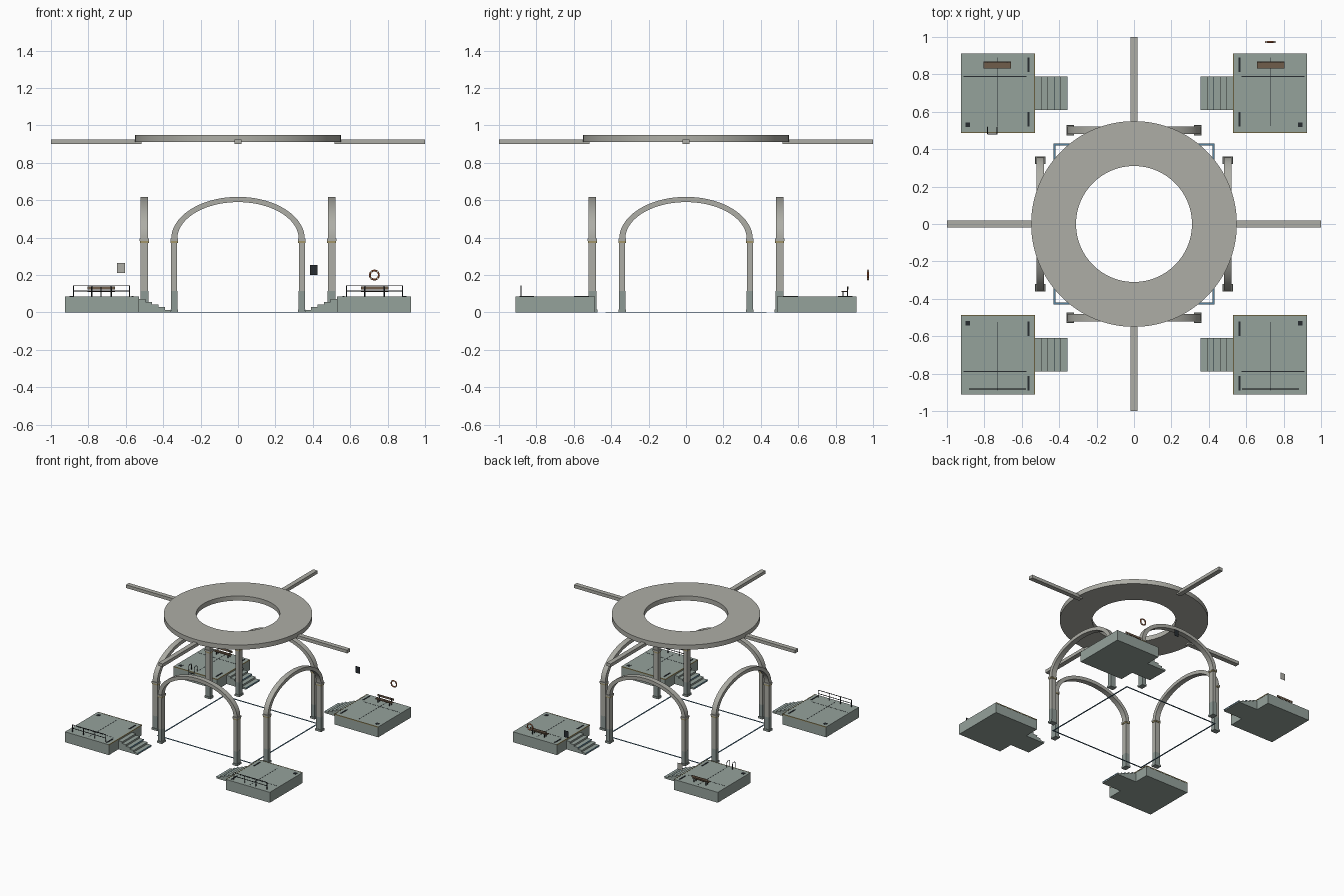
import bpy, bmesh, math
from mathutils import Matrix, Vector

if "Cube" in bpy.data.objects:
    bpy.data.objects.remove(bpy.data.objects["Cube"])


def mat(name, r, g, b):
    m = bpy.data.materials.new(name)
    m.diffuse_color = (r, g, b, 1)
    m.use_nodes = True
    m.node_tree.nodes["Principled BSDF"].inputs["Base Color"].default_value = m.diffuse_color
    return m


STONE = mat("stone", 0.42, 0.42, 0.38)
DECK = mat("deck", 0.30, 0.36, 0.33)
WET = mat("wet_stone", 0.27, 0.32, 0.30)
BRASS = mat("brass", 0.36, 0.30, 0.14)
BLUE = mat("blue", 0.10, 0.24, 0.36)
DARK = mat("dark", 0.02, 0.025, 0.03)
WOOD = mat("wood", 0.16, 0.11, 0.07)
RED = mat("orange", 0.50, 0.14, 0.05)
WHITE = mat("white", 0.75, 0.75, 0.70)


def finish(name, bm, material, matrix=None, smooth=False):
    if matrix:
        bm.transform(matrix)
    bmesh.ops.recalc_face_normals(bm, faces=bm.faces)
    me = bpy.data.meshes.new(name)
    bm.to_mesh(me)
    bm.free()
    me.materials.append(material)
    ob = bpy.data.objects.new(name, me)
    bpy.context.collection.objects.link(ob)
    if smooth:
        bpy.ops.object.select_all(action='DESELECT')
        ob.select_set(True)
        bpy.context.view_layer.objects.active = ob
        bpy.ops.object.shade_smooth_by_angle(angle=math.radians(30))
    return ob


def boxes(name, ranges, material, matrix=None):
    """One object from boxes given as (x0, x1, y0, y1, z0, z1)."""
    bm = bmesh.new()
    for x0, x1, y0, y1, z0, z1 in ranges:
        m = Matrix.Translation(((x0 + x1) / 2, (y0 + y1) / 2, (z0 + z1) / 2))
        m = m @ Matrix.Diagonal((x1 - x0, y1 - y0, z1 - z0, 1))
        bmesh.ops.create_cube(bm, size=1, matrix=m)
    return finish(name, bm, material, matrix)


def extrude(name, pts, direction, material, matrix=None, smooth=False):
    bm = bmesh.new()
    f = bm.faces.new([bm.verts.new(p) for p in pts])
    new = bmesh.ops.extrude_face_region(bm, geom=[f])["geom"]
    bmesh.ops.translate(bm, vec=direction,
                        verts=[g for g in new if isinstance(g, bmesh.types.BMVert)])
    return finish(name, bm, material, matrix, smooth)


def revolve(name, profile, steps, material, matrix=None):
    """Closed (radius, z) profile spun round z."""
    bm = bmesh.new()
    rings = [[bm.verts.new((r * math.cos(a), r * math.sin(a), z)) for r, z in profile]
             for a in (2 * math.pi * i / steps for i in range(steps))]
    n = len(profile)
    for i in range(steps):
        a, b = rings[i], rings[(i + 1) % steps]
        for j in range(n):
            bm.faces.new((a[j], b[j], b[(j + 1) % n], a[(j + 1) % n]))
    return finish(name, bm, material, matrix, True)


def tube(name, path, radius, material, matrix=None):
    cu = bpy.data.curves.new(name, 'CURVE')
    cu.dimensions = '3D'
    cu.bevel_depth = radius
    cu.bevel_resolution = 1
    cu.use_fill_caps = True
    sp = cu.splines.new('POLY')
    sp.points.add(len(path) - 1)
    for p, co in zip(sp.points, path):
        p.co = ((matrix or Matrix()) @ Vector(co)).to_4d()
    cu.materials.append(material)
    ob = bpy.data.objects.new(name, cu)
    bpy.context.collection.objects.link(ob)


# overhead ring
revolve("roof_ring", [(0.31, 0.912), (0.55, 0.912), (0.55, 0.95), (0.31, 0.95)], 96, STONE)

# four sides: roof beam, arch, posts with bases and capitals, floor border
for k in range(4):
    R = Matrix.Rotation(k * math.pi / 2, 4, 'Z')
    boxes("roof_beam", [(-0.019, 0.019, 0.515, 1.0, 0.9, 0.926)], STONE, R)
    arc = [math.pi * i / 40 for i in range(41)]
    ring = [(0.357 * math.cos(a), 0.48, 0.393 + 0.225 * math.sin(a)) for a in arc]
    ring += [(0.325 * math.cos(a), 0.48, 0.393 + 0.197 * math.sin(a)) for a in reversed(arc)]
    # bridged arch so both curved faces stay clean
    bm = bmesh.new()
    secs = []
    for i in range(41):
        o, n = ring[i], ring[81 - i]
        secs.append([bm.verts.new(p) for p in (o, n, (n[0], 0.522, n[2]), (o[0], 0.522, o[2]))])
    for a, b in zip(secs, secs[1:]):
        for j in range(4):
            bm.faces.new((a[j], b[j], b[(j + 1) % 4], a[(j + 1) % 4]))
    bm.faces.new(secs[0])
    bm.faces.new(secs[-1])
    finish("arch", bm, STONE, R, True)
    for s in (-1, 1):
        P = R @ Matrix.Translation((s * 0.341, 0.501, 0))
        boxes("post_upper", [(-0.016, 0.016, -0.021, 0.021, 0.115, 0.38)], STONE, P)
        boxes("post_lower", [(-0.0165, 0.0165, -0.0215, 0.0215, 0.015, 0.115)], WET, P)
        boxes("post_base", [(-0.021, 0.021, -0.027, 0.027, 0, 0.016)], WET, P)
        boxes("capital", [(-0.021, 0.021, -0.026, 0.026, 0.382, 0.395)], STONE, P)
        boxes("capital_band", [(-0.019, 0.019, -0.024, 0.024, 0.372, 0.382)], BRASS, P)
    boxes("floor_border", [(-0.43, 0.43, 0.42, 0.43, 0, 0.003)], BLUE, R)

# four corner decks with stairs and markings
for sx in (-1, 1):
    for sy in (-1, 1):
        M = Matrix.Diagonal((sx, sy, 1, 1))
        T = 0.085
        boxes("deck", [(0.53, 0.926, 0.488, 0.912, 0, T)], DECK, M)
        boxes("deck_trim", [(0.529, 0.926, 0.486, 0.492, T - 0.006, T + 0.001),
                            (0.528, 0.534, 0.488, 0.912, T - 0.006, T + 0.001)], BRASS, M)
        # stair profile climbing towards the deck
        prof = [(0.53, 0.61, 0), (0.357, 0.61, 0)]
        for i in range(5):
            x, z = 0.357 + i * 0.0346, (i + 1) * 0.0142
            prof += [(x, 0.61, z), (x + 0.0346, 0.61, z)]
        extrude("stairs", prof, (0, 0.178, 0), DECK, M)
        boxes("stair_waterline", [(0.355, 0.359, 0.61, 0.788, 0.009, 0.0145),
                                  (0.424, 0.428, 0.61, 0.788, 0.037, 0.043)], BLUE, M)
        boxes("deck_seams", [(0.729, 0.732, 0.525, 0.89, T, T + 0.0008),
                             (0.575, 0.912, 0.787, 0.790, T, T + 0.0008)], DARK, M)
        boxes("deck_slots", [(0.559, 0.569, 0.812, 0.89, T, T + 0.003),
                             (0.559, 0.569, 0.52, 0.60, T, T + 0.003)], DARK, M)
        boxes("deck_drain", [(0.876, 0.902, 0.518, 0.544, T, T + 0.002)], DARK, M)

    # railing on the front deck
    M = Matrix.Diagonal((sx, 1, 1, 1))
    for z in (0.115, 0.143):
        tube("rail", [(0.58, -0.882, z), (0.88, -0.882, z)], 0.0025, DARK, M)
    for i in range(4):
        tube("rail_post", [(0.58 + i * 0.1, -0.882, 0.085), (0.58 + i * 0.1, -0.882, 0.143)],
             0.0025, DARK, M)

    # bench on the back deck
    boxes("bench_slats", [(0.657, 0.805, y, y + 0.009, 0.109, 0.114) for y in (0.832, 0.843, 0.854)]
          + [(0.657, 0.805, 0.864, 0.868, 0.122, 0.138)], WOOD, M)
    boxes("bench_legs", [(x, x + 0.006, y, y + 0.005, 0.085, top)
                         for x in (0.675, 0.781) for y, top in ((0.837, 0.11), (0.86, 0.138))],
          DARK, M)

# ladder on the back left deck
for x in (-0.783, -0.732):
    tube("ladder_rail", [(x, 0.518, 0.085), (x, 0.518, 0.125), (x, 0.511, 0.135), (x, 0.49, 0.135),
                         (x, 0.482, 0.125), (x, 0.482, 0.015)], 0.0025, DARK)
for z in (0.025, 0.05, 0.075):
    tube("ladder_rung", [(-0.783, 0.482, z), (-0.732, 0.482, z)], 0.0025, DARK)

# wall-hung items behind the back decks
W = Matrix.Translation((0.729, 0.973, 0.2)) @ Matrix.Rotation(math.pi / 2, 4, 'X')
circle = [2 * math.pi * i / 10 for i in range(10)]
revolve("life_ring", [(0.024 + 0.005 * math.cos(a), 0.005 * math.sin(a)) for a in circle], 32, RED, W)
for k in range(4):
    a = math.pi / 4 + k * math.pi / 2
    boxes("life_ring_band", [(0.0185, 0.0295, -0.004, 0.004, -0.0055, 0.0055)], WHITE,
          W @ Matrix.Rotation(a, 4, 'Z'))
boxes("dark_panel", [(0.384, 0.424, 0.970, 0.971, 0.2, 0.255)], DARK)
boxes("pale_panel", [(-0.648, -0.604, 0.970, 0.971, 0.21, 0.264)], STONE)
